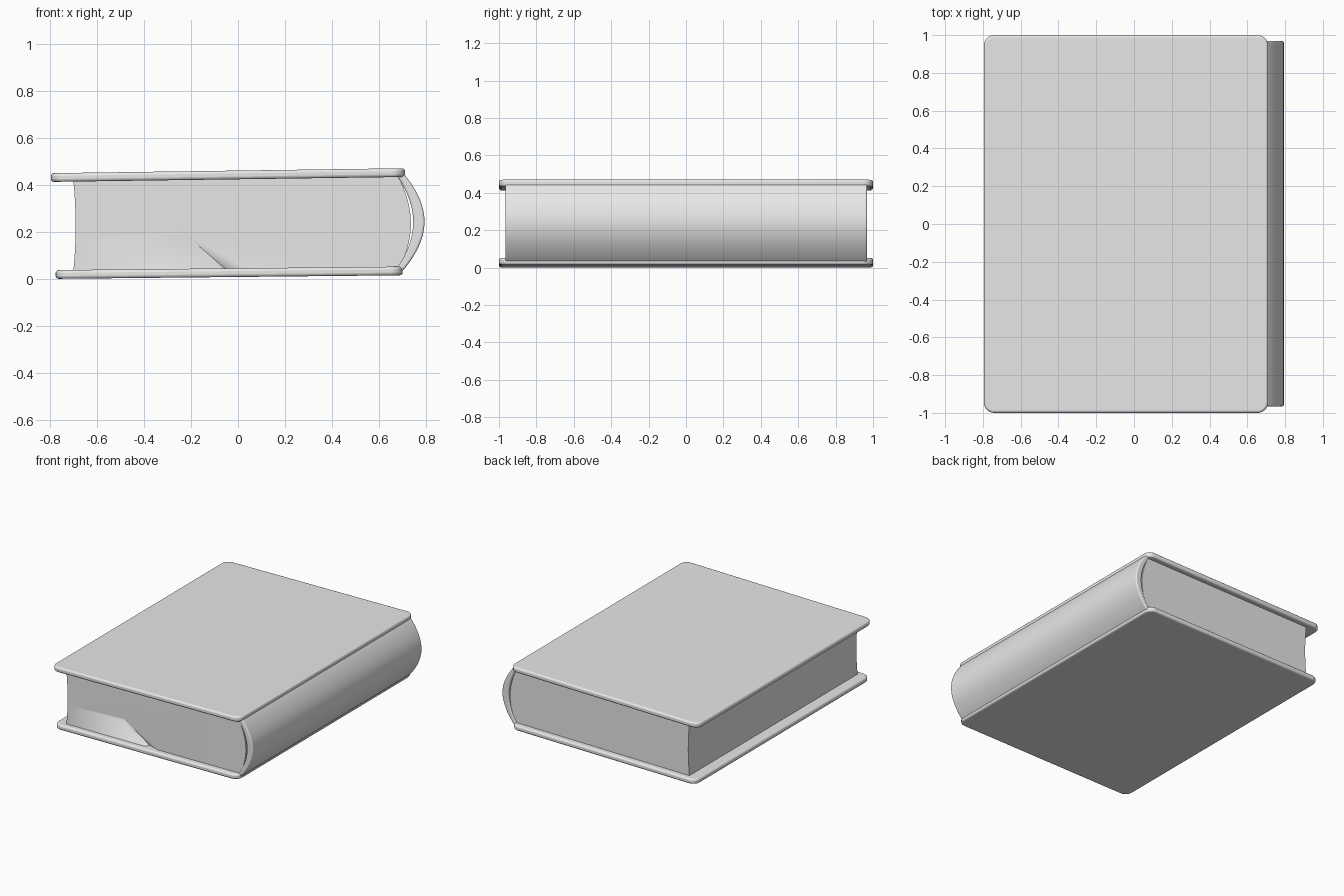
import bpy, bmesh, math
from mathutils import Vector

if "Cube" in bpy.data.objects:
    bpy.data.objects.remove(bpy.data.objects["Cube"], do_unlink=True)

grey = bpy.data.materials.new("plain_grey")
grey.use_nodes = True
grey.diffuse_color = (0.8, 0.8, 0.8, 1)
grey.node_tree.nodes["Principled BSDF"].inputs["Base Color"].default_value = (0.8, 0.8, 0.8, 1)


def finish(name, bm, bevel=0.0, segments=3):
    bmesh.ops.recalc_face_normals(bm, faces=bm.faces)
    mesh = bpy.data.meshes.new(name)
    bm.to_mesh(mesh)
    bm.free()
    mesh.materials.append(grey)
    obj = bpy.data.objects.new(name, mesh)
    bpy.context.collection.objects.link(obj)
    if bevel:
        mod = obj.modifiers.new("rounded_edges", 'BEVEL')
        mod.width, mod.segments = bevel, segments
        mod.limit_method, mod.angle_limit = 'ANGLE', math.radians(40)
    bpy.ops.object.select_all(action='DESELECT')
    obj.select_set(True)
    bpy.context.view_layer.objects.active = obj
    bpy.ops.object.shade_smooth_by_angle(angle=math.radians(35))
    return obj


def arc(x_end, x_mid, z_low, z_high, steps=16):
    """Points of a bowed edge, from low to high."""
    pts = []
    for i in range(steps + 1):
        t = i / steps
        bow = math.sin(math.pi * t) ** 0.85
        pts.append((x_end + (x_mid - x_end) * bow, z_low + (z_high - z_low) * t))
    return pts


def prism(name, profile, y0, y1, bevel=0.0):
    """Extrude an x-z profile along y."""
    bm = bmesh.new()
    face = bm.faces.new([bm.verts.new((x, y0, z)) for x, z in profile])
    out = bmesh.ops.extrude_face_region(bm, geom=[face])
    verts = [v for v in out["geom"] if isinstance(v, bmesh.types.BMVert)]
    bmesh.ops.translate(bm, verts=verts, vec=(0, y1 - y0, 0))
    return finish(name, bm, bevel)


def cover(name, x0, x1, z_left, z_right, thick, radius=0.055):
    """Board with rounded corners, sloping slightly from fore edge to spine."""
    bm = bmesh.new()
    outline = []
    corners = ((x1, 1, 0), (x0, 1, 90), (x0, -1, 180), (x1, -1, 270))
    for x, y, start in corners:
        cx = x - math.copysign(radius, x)
        cy = y - math.copysign(radius, y)
        for i in range(7):
            a = math.radians(start + 15 * i)
            outline.append((cx + radius * math.cos(a), cy + radius * math.sin(a)))
    slope = lambda x: z_left + (z_right - z_left) * (x - x0) / (x1 - x0)
    face = bm.faces.new([bm.verts.new((x, y, slope(x))) for x, y in outline])
    out = bmesh.ops.extrude_face_region(bm, geom=[face])
    verts = [v for v in out["geom"] if isinstance(v, bmesh.types.BMVert)]
    bmesh.ops.translate(bm, verts=verts, vec=(0, 0, thick))
    return finish(name, bm, 0.012)


# Covers
cover("bottom_cover", -0.775, 0.70, 0.0, 0.015, 0.037)
cover("top_cover", -0.795, 0.71, 0.412, 0.433, 0.037)

# Rounded spine shell
outer = arc(0.685, 0.793, 0.02, 0.466)
inner = arc(0.675, 0.745, 0.045, 0.437)
prism("spine", outer + inner[::-1], -0.965, 0.968, 0.008)

# Page block: hollow fore edge, bowed spine edge
fore = arc(-0.70, -0.69, 0.03, 0.42, 8)
back = arc(0.68, 0.735, 0.035, 0.435)
pages = prism("page_block", back + fore[::-1], -0.96, 0.96)

# Crease dented into the front of the pages
bm = bmesh.new()
tip, left, right, deep, front = [bm.verts.new(p) for p in (
    (-0.25, -0.962, 0.21), (-0.07, -0.962, 0.04), (0.05, -0.962, 0.04),
    (-0.05, -0.93, 0.04), (-0.05, -0.98, 0.06))]
bmesh.ops.convex_hull(bm, input=bm.verts[:])
crease = finish("crease_cutter", bm)
crease.hide_render = True
crease.hide_viewport = True
cut = pages.modifiers.new("crease", 'BOOLEAN')
cut.object, cut.operation, cut.solver = crease, 'DIFFERENCE', 'EXACT'
